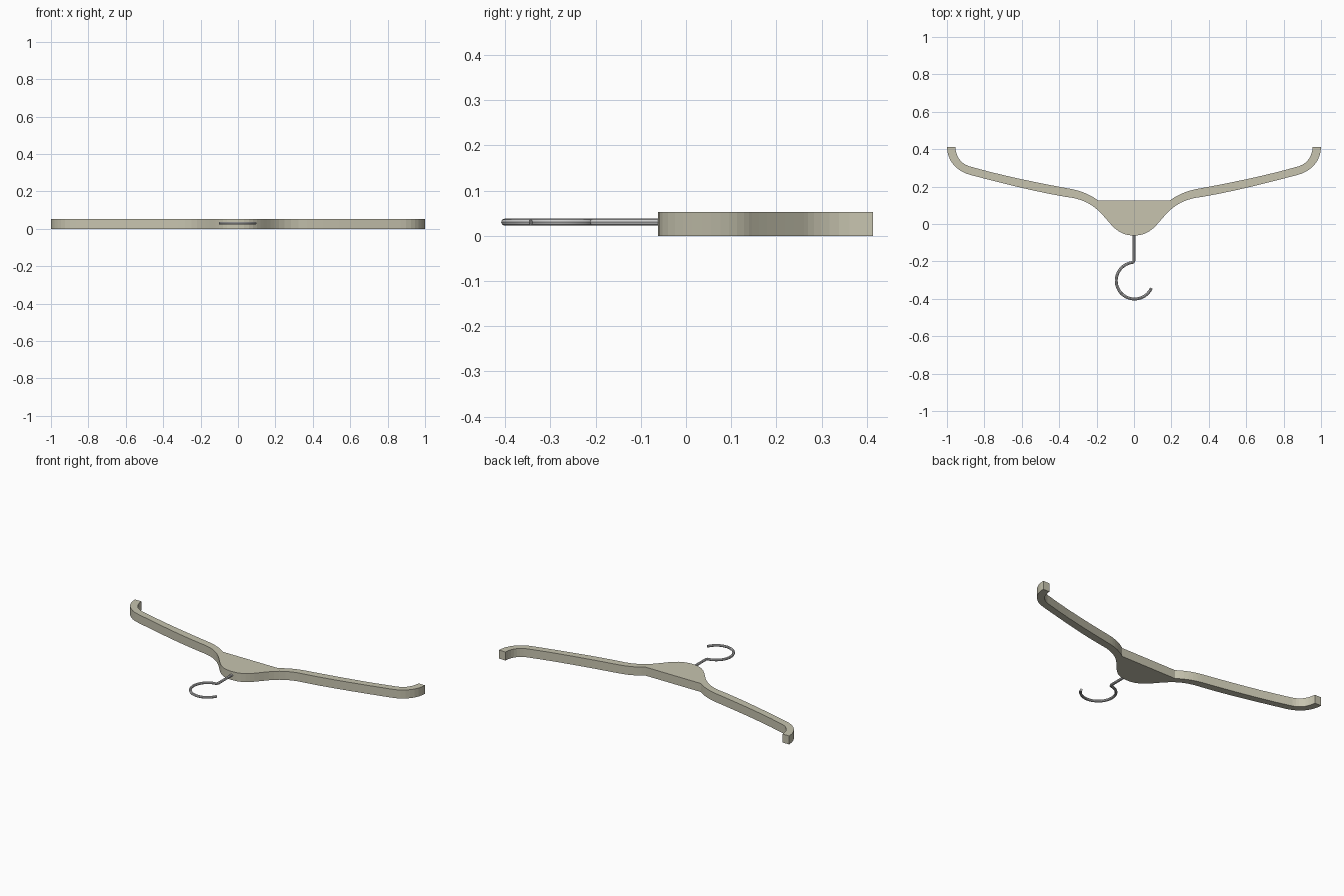
import bpy, bmesh, math
from mathutils import Vector
from mathutils.geometry import interpolate_bezier

THICKNESS = 0.053
WIRE_Z = 0.03

cube = bpy.data.objects.get("Cube")
if cube:
    bpy.data.objects.remove(cube, do_unlink=True)


def bezier(start, h1, h2, end, steps):
    """Points along a planar cubic, without the last one."""
    pts = interpolate_bezier(*(Vector((*p, 0)) for p in (start, h1, h2, end)), steps + 1)
    return [(p.x, p.y) for p in pts[:-1]]


# Half outline of the hanger: rounded neck, shoulder, arm, turned-up tip, and back
half = (
    bezier((0, -0.062), (0.16, -0.062), (0.13, 0.125), (0.37, 0.146), 14)
    + bezier((0.37, 0.146), (0.54, 0.175), (0.71, 0.22), (0.87, 0.261), 6)
    + bezier((0.87, 0.261), (0.95, 0.28), (1.0, 0.34), (1.0, 0.413), 8)
    + [(1.0, 0.413)]
    + bezier((0.956, 0.413), (0.95, 0.35), (0.92, 0.315), (0.86, 0.303), 8)
    + bezier((0.86, 0.303), (0.70, 0.257), (0.50, 0.217), (0.33, 0.186), 6)
    + bezier((0.33, 0.186), (0.28, 0.176), (0.23, 0.155), (0.19, 0.125), 6)
    + [(0.19, 0.125)]
)
outline = half + [(-x, y) for x, y in reversed(half[1:])]

# Extrude the mirrored outline into the solid body
bm = bmesh.new()
face = bm.faces.new([bm.verts.new((x, y, 0)) for x, y in outline])
top = bmesh.ops.extrude_face_region(bm, geom=[face])
top_verts = [g for g in top["geom"] if isinstance(g, bmesh.types.BMVert)]
bmesh.ops.translate(bm, verts=top_verts, vec=(0, 0, THICKNESS))
bmesh.ops.recalc_face_normals(bm, faces=bm.faces)
mesh = bpy.data.meshes.new("hanger_body")
bm.to_mesh(mesh)
bm.free()
body = bpy.data.objects.new("hanger_body", mesh)
bpy.context.collection.objects.link(body)

# Pale beige finish
color = (0.57, 0.55, 0.43, 1)
mat = bpy.data.materials.new("pale_beige")
mat.use_nodes = True
mat.diffuse_color = color
mat.node_tree.nodes["Principled BSDF"].inputs["Base Color"].default_value = color
mesh.materials.append(mat)

# Wire hook: straight shank, then an open loop
center, radius = Vector((0.003, -0.303, WIRE_Z)), 0.098
path = [Vector((0, -0.04, WIRE_Z)), Vector((0, -0.195, WIRE_Z))]
steps = 32
for i in range(steps + 1):
    a = math.radians(95 + (336 - 95) * i / steps)
    path.append(center + radius * Vector((math.cos(a), math.sin(a), 0)))

curve = bpy.data.curves.new("wire_hook", "CURVE")
curve.dimensions = "3D"
curve.bevel_depth = 0.0078
curve.bevel_resolution = 2
curve.use_fill_caps = True
spline = curve.splines.new("POLY")
spline.points.add(len(path) - 1)
for point, co in zip(spline.points, path):
    point.co = (*co, 1)
hook = bpy.data.objects.new("wire_hook", curve)
bpy.context.collection.objects.link(hook)

bpy.ops.object.select_all(action="DESELECT")
hook.select_set(True)
bpy.context.view_layer.objects.active = hook
bpy.ops.object.convert(target="MESH")
bpy.ops.object.shade_smooth_by_angle(angle=math.radians(40))
